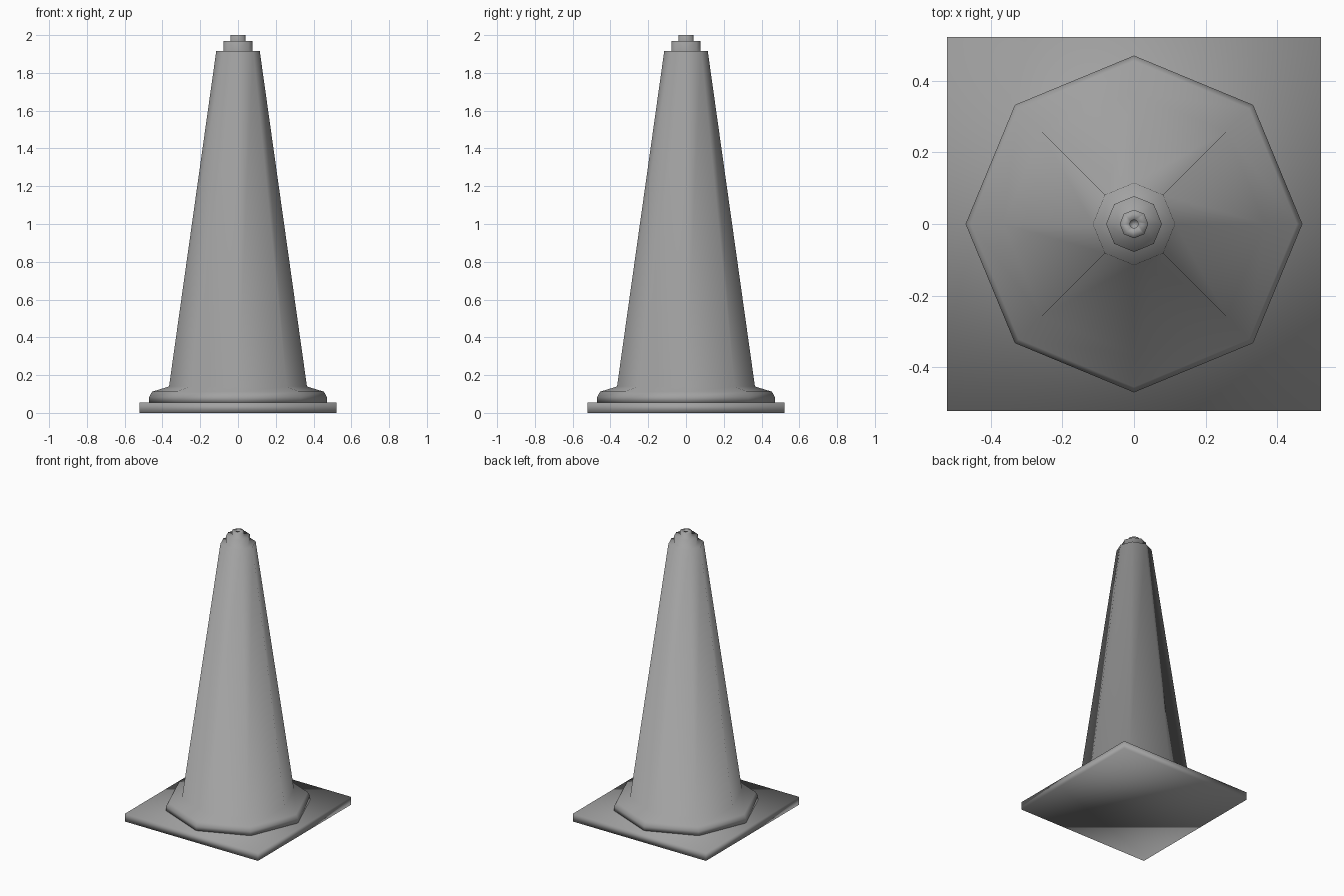
import bpy, bmesh
from math import cos, sin, pi

if "Cube" in bpy.data.objects:
    bpy.data.objects.remove(bpy.data.objects["Cube"])

# Dark grey finish shared by both parts
grey = bpy.data.materials.new("dark_grey")
grey.diffuse_color = (0.36, 0.36, 0.36, 1)
grey.use_nodes = True
grey.node_tree.nodes["Principled BSDF"].inputs["Base Color"].default_value = grey.diffuse_color


def finish(obj):
    obj.data.shade_smooth()
    obj.data.materials.append(grey)


def lathe(name, profile, sides=8):
    """Closed stack of octagonal rings from (radius, height) pairs."""
    bm = bmesh.new()
    rings = [[bm.verts.new((r * cos(2 * pi * i / sides), r * sin(2 * pi * i / sides), z))
              for i in range(sides)] for r, z in profile]
    for a, b in zip(rings, rings[1:]):
        for i in range(sides):
            j = (i + 1) % sides
            bm.faces.new((a[i], a[j], b[j], b[i]))
    bm.faces.new(rings[0][::-1])
    bm.faces.new(rings[-1])
    mesh = bpy.data.meshes.new(name)
    bm.to_mesh(mesh)
    bm.free()
    obj = bpy.data.objects.new(name, mesh)
    bpy.context.collection.objects.link(obj)
    finish(obj)
    return obj


# Square base plate
bpy.ops.mesh.primitive_cube_add(size=1, location=(0, 0, 0.0275))
base = bpy.context.object
base.name = "base_plate"
base.scale = (1.044, 1.044, 0.055)
bpy.ops.object.transform_apply(location=True, scale=True)
finish(base)

# Flared foot, tapered body and stepped tip with a small centre dimple
lathe("cone_body", [
    (0.47, 0.055), (0.47, 0.085), (0.455, 0.112), (0.365, 0.14),
    (0.115, 1.917), (0.078, 1.917), (0.078, 1.97),
    (0.04, 1.97), (0.04, 2.0), (0.012, 2.0), (0.012, 1.985),
])
